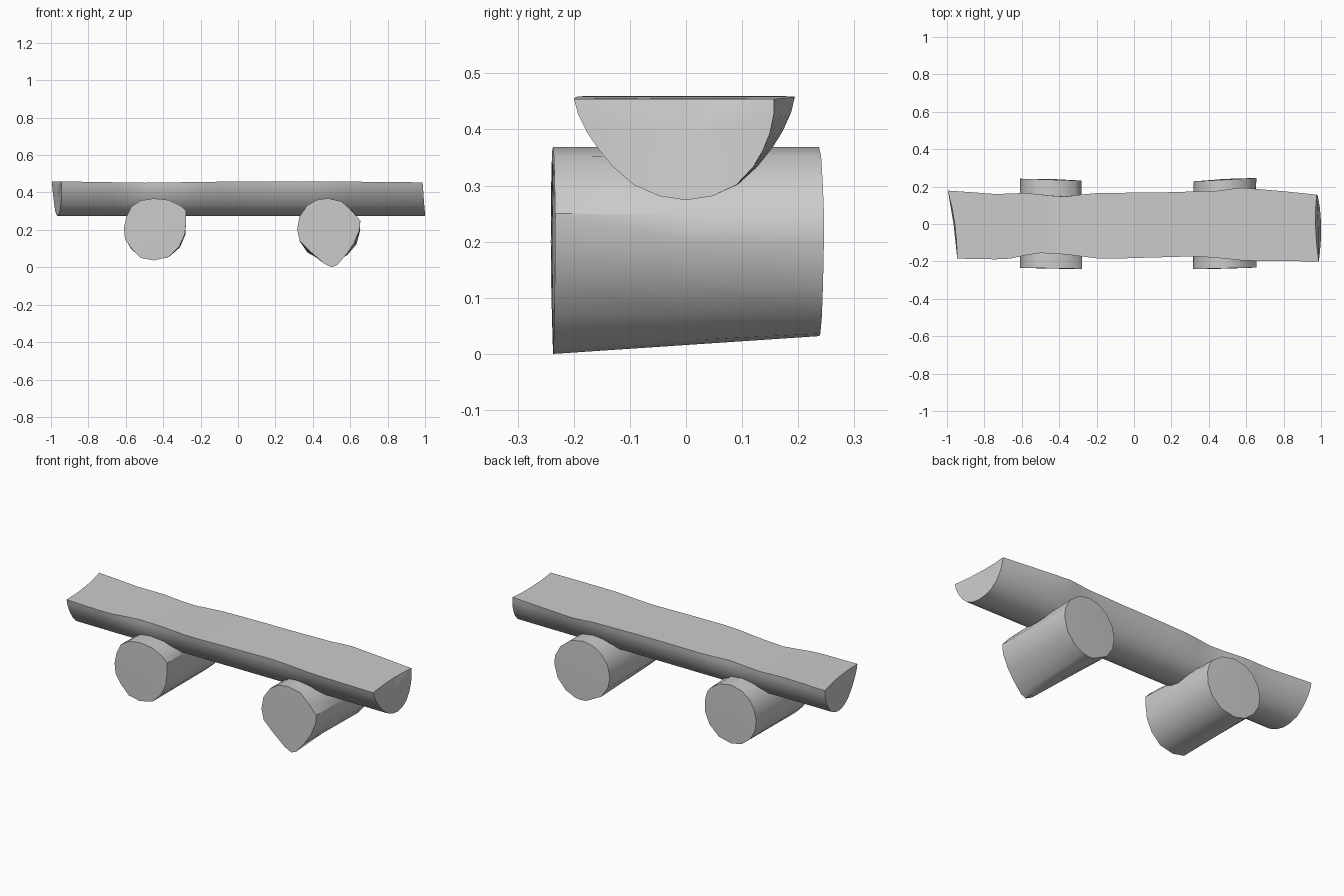
import bpy, bmesh, math

if "Cube" in bpy.data.objects:
    bpy.data.objects.remove(bpy.data.objects["Cube"])


def lerp(points, x):
    if x <= points[0][0]:
        return points[0][1]
    for (x0, a), (x1, b) in zip(points, points[1:]):
        if x <= x1:
            return a + (b - a) * (x - x0) / (x1 - x0)
    return points[-1][1]


def loft(name, rings, centres):
    """Skin a list of closed rings and fan-fill both ends."""
    bm = bmesh.new()
    loops = [[bm.verts.new(p) for p in ring] for ring in rings]
    n = len(loops[0])
    for a, b in zip(loops, loops[1:]):
        for i in range(n):
            j = (i + 1) % n
            bm.faces.new((a[i], a[j], b[j], b[i]))
    for loop, centre in zip((loops[0], loops[-1]), centres):
        c = bm.verts.new(centre)
        for i in range(n):
            bm.faces.new((loop[i], loop[(i + 1) % n], c))
    bmesh.ops.recalc_face_normals(bm, faces=bm.faces)
    mesh = bpy.data.meshes.new(name)
    bm.to_mesh(mesh)
    bm.free()
    obj = bpy.data.objects.new(name, mesh)
    bpy.context.collection.objects.link(obj)
    bpy.ops.object.select_all(action='DESELECT')
    obj.select_set(True)
    bpy.context.view_layer.objects.active = obj
    bpy.ops.object.shade_smooth_by_angle(angle=math.radians(35))
    return obj


# Half-log seat: wavy long edges over a constant rounded underside
back_edge = [(-1, .18), (-.74, .16), (-.58, .166), (-.38, .145), (-.22, .165),
             (.2, .17), (.45, .178), (.57, .195), (.8, .175), (1, .155)]
front_edge = [(-.95, .185), (-.68, .19), (-.6, .17), (-.5, .155), (-.36, .163),
              (-.17, .187), (.35, .172), (.6, .197), (1, .2)]
top_z = [(-1, .46), (-.5, .452), (0, .459), (.5, .459), (1, .454)]
# half width and depth below the top, as fractions
under = [(.98, .15), (.92, .33), (.83, .5), (.71, .67), (.52, .85), (.27, .96)]
side = [(1, 0)] + under
section = side + [(0, 1)] + [(-w, d) for w, d in reversed(side)] + [(-.5, 0), (0, 0), (.5, 0)]


def seat_ring(x, end):
    front, back, top = lerp(front_edge, x), lerp(back_edge, x), lerp(top_z, x)
    ring = []
    for w, d in section:
        edge = back if w > 0 else front
        k = edge * (1 - d) + .175 * d
        px = x
        if end < 0:
            px = -.965 - .025 * w - .012 * (1 - d) * w * w + .007 * (1 - d)
        elif end > 0:
            px = .97 + .03 * d + .012 * w * w * (1 - d) - .005 * w
        ring.append((px, w * k, top - d * (top - .274)))
    return ring


xs = [-.98, -.85, -.74, -.66, -.58, -.5, -.44, -.37, -.28, -.2, -.1, .05, .2,
      .33, .45, .52, .58, .68, .8, .9, .98]
rings = [seat_ring(x, (i == len(xs) - 1) - (i == 0)) for i, x in enumerate(xs)]
loft("seat", rings, [(-.965, 0, .38), (.985, 0, .38)])

# Crosswise support logs: irregular front outline easing into a rounder back
left_outline = [(-.45, .368), (-.37, .36), (-.30, .325), (-.277, .30), (-.277, .24),
                (-.285, .175), (-.315, .11), (-.37, .055), (-.45, .037), (-.52, .05),
                (-.57, .10), (-.604, .15), (-.61, .21), (-.597, .27), (-.57, .325), (-.52, .357)]
right_outline = [(.48, .369), (.555, .352), (.61, .30), (.654, .25), (.65, .20),
                 (.62, .13), (.58, .07), (.53, .012), (.50, 0), (.46, .02),
                 (.38, .09), (.33, .14), (.316, .20), (.328, .27), (.37, .33), (.42, .36)]


def support_log(name, outline, centre, roundness, front_tilt, back_tilt):
    cx, cz, r = centre
    rings = []
    for y, t in ((-.237, 0), (0, .5), (.237, 1)):
        ring = []
        for x, z in outline:
            a = math.atan2(z - cz, x - cx)
            k = t * roundness
            px = x + (cx + r * math.cos(a) - x) * k
            pz = z + (cz + r * math.sin(a) - z) * k
            tilt = front_tilt if t == 0 else back_tilt if t == 1 else 0
            ring.append((px, y + tilt * (x - cx) / r, pz))
        rings.append(ring)
    loft(name, rings, [(cx, -.239, cz), (cx, .241, cz)])


support_log("left_support_log", left_outline, (-.444, .203, .166), .8, -.003, -.005)
support_log("right_support_log", right_outline, (.486, .201, .168), .95, .004, .009)
